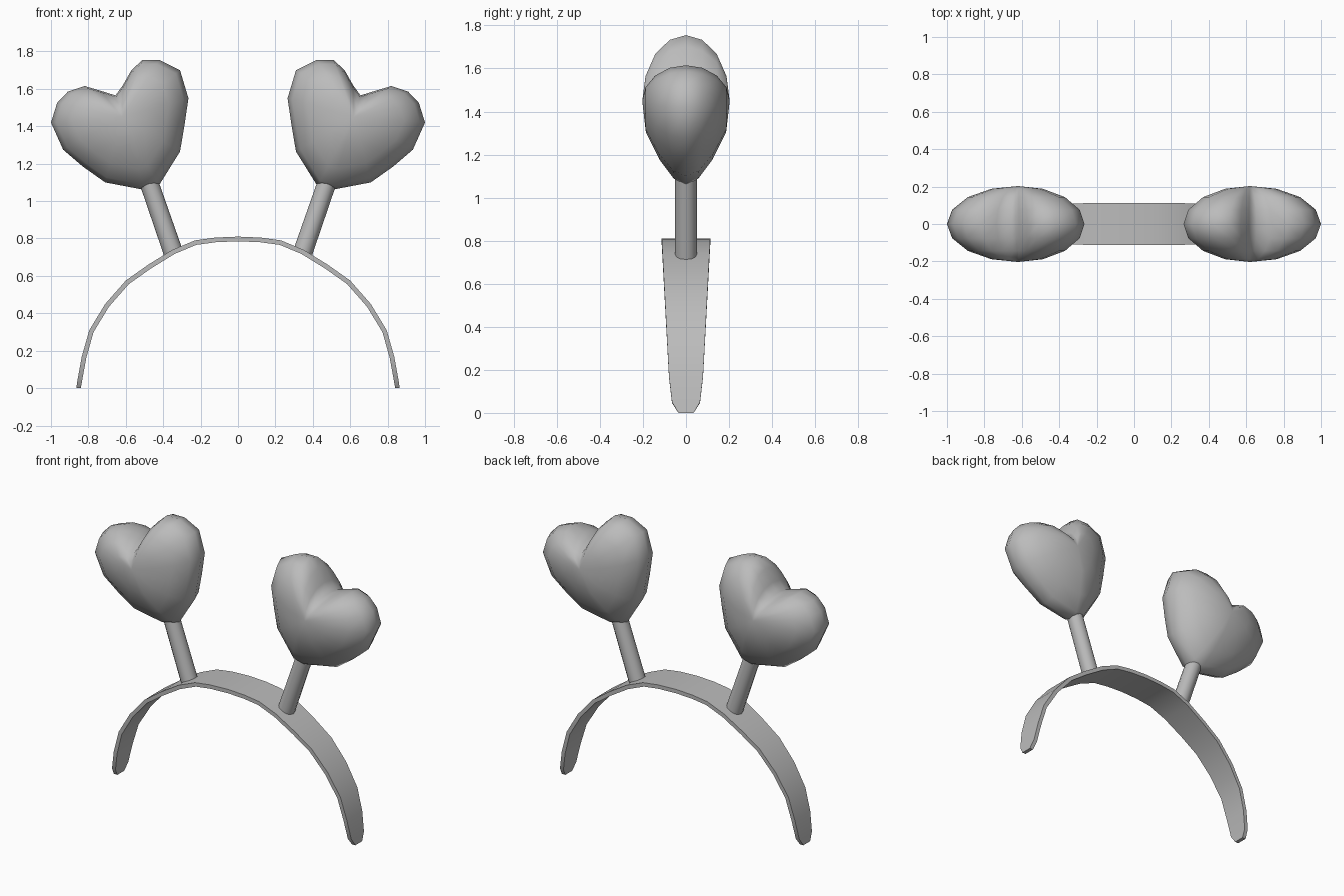
import bpy
import bmesh
from math import sin, cos, radians
from mathutils import Vector

cube = bpy.data.objects.get("Cube")
if cube:
    bpy.data.objects.remove(cube, do_unlink=True)

grey = bpy.data.materials.new("plain grey")
grey.use_nodes = True
grey.diffuse_color = (0.5, 0.5, 0.5, 1)
grey.node_tree.nodes["Principled BSDF"].inputs["Base Color"].default_value = (0.5, 0.5, 0.5, 1)


def finish(bm, name, mirrored, angle):
    """Turn a bmesh into a smooth shaded object, optionally mirrored across x."""
    bmesh.ops.recalc_face_normals(bm, faces=bm.faces)
    mesh = bpy.data.meshes.new(name)
    bm.to_mesh(mesh)
    bm.free()
    mesh.materials.append(grey)
    obj = bpy.data.objects.new(name, mesh)
    bpy.context.collection.objects.link(obj)
    bpy.ops.object.select_all(action="DESELECT")
    obj.select_set(True)
    bpy.context.view_layer.objects.active = obj
    bpy.ops.object.shade_smooth_by_angle(angle=radians(angle))
    if mirrored:
        mod = obj.modifiers.new("other side", "MIRROR")
        mod.use_mirror_merge = False
    return obj


def bridge(bm, a, b):
    """Quads between two closed rings of vertices."""
    n = len(a)
    for i in range(n):
        j = (i + 1) % n
        bm.faces.new((a[i], a[j], b[j], b[i]))


# Headband: arched strip, narrow and rounded at the tips
half_arch = [(0.865, 0.0), (0.857, 0.05), (0.835, 0.17), (0.795, 0.31), (0.71, 0.45),
             (0.6, 0.575), (0.48, 0.66), (0.35, 0.74), (0.23, 0.79), (0.12, 0.805)]
arch = half_arch + [(0, 0.81)] + [(-x, z) for x, z in reversed(half_arch)]
arch = [Vector((x, 0, z)) for x, z in arch]
tip_widths = {0: 0.035, 1: 0.065}
thickness = 0.025

bm = bmesh.new()
rings = []
for i, p in enumerate(arch):
    along = arch[min(i + 1, len(arch) - 1)] - arch[max(i - 1, 0)]
    inward = Vector((-along.z, 0, along.x)).normalized() * thickness
    if inward.dot(Vector((0, 0, 0.1)) - p) < 0:
        inward.negate()
    if i in (0, len(arch) - 1):
        inward.z = 0
    w = tip_widths.get(min(i, len(arch) - 1 - i), 0.07 + 0.053 * p.z)
    side = Vector((0, w, 0))
    rings.append([bm.verts.new(v) for v in (p - side, p + side, p + inward + side, p + inward - side)])
for a, b in zip(rings, rings[1:]):
    bridge(bm, a, b)
bm.faces.new(rings[0])
bm.faces.new(rings[-1])
finish(bm, "headband", False, 40)

# Stalks: leaning rods from the band into the hearts
bm = bmesh.new()
low, high = Vector((0.348, 0, 0.73)), Vector((0.49, 0, 1.14))
lean = (high - low).to_track_quat("Z", "Y").to_matrix().to_4x4()
lean.translation = (low + high) / 2
bmesh.ops.create_cone(bm, cap_ends=True, segments=12, radius1=0.052, radius2=0.05,
                      depth=(high - low).length, matrix=lean)
finish(bm, "stalks", True, 40)

# Hearts: tilted outline shrunk towards a puffy centre, front and back
outline = [(0.5, 1.06), (0.71, 1.1), (0.83, 1.185), (0.935, 1.275), (1.0, 1.42), (0.967, 1.525),
           (0.91, 1.585), (0.82, 1.615), (0.735, 1.59), (0.655, 1.565), (0.615, 1.62),
           (0.57, 1.7), (0.51, 1.755), (0.42, 1.755), (0.31, 1.7), (0.265, 1.55),
           (0.287, 1.4), (0.31, 1.265), (0.425, 1.08)]
centre = Vector((0.62, 0, 1.45))
depth = 0.203

bm = bmesh.new()
rings = []
for angle in (-68, -45, -22, 0, 22, 45, 68):
    ring = []
    for x, z in outline:
        v = centre + (Vector((x, 0, z)) - centre) * cos(radians(angle))
        taper = min(1, 0.72 + 1.1 * (v.z - 1.06))
        v.y = depth * sin(radians(angle)) * taper
        ring.append(bm.verts.new(v))
    rings.append(ring)
for a, b in zip(rings, rings[1:]):
    bridge(bm, a, b)
for ring, y in ((rings[0], -depth), (rings[-1], depth)):
    pole = bm.verts.new(centre + Vector((0, y, 0)))
    for i, v in enumerate(ring):
        bm.faces.new((v, ring[(i + 1) % len(ring)], pole))
finish(bm, "hearts", True, 80)
